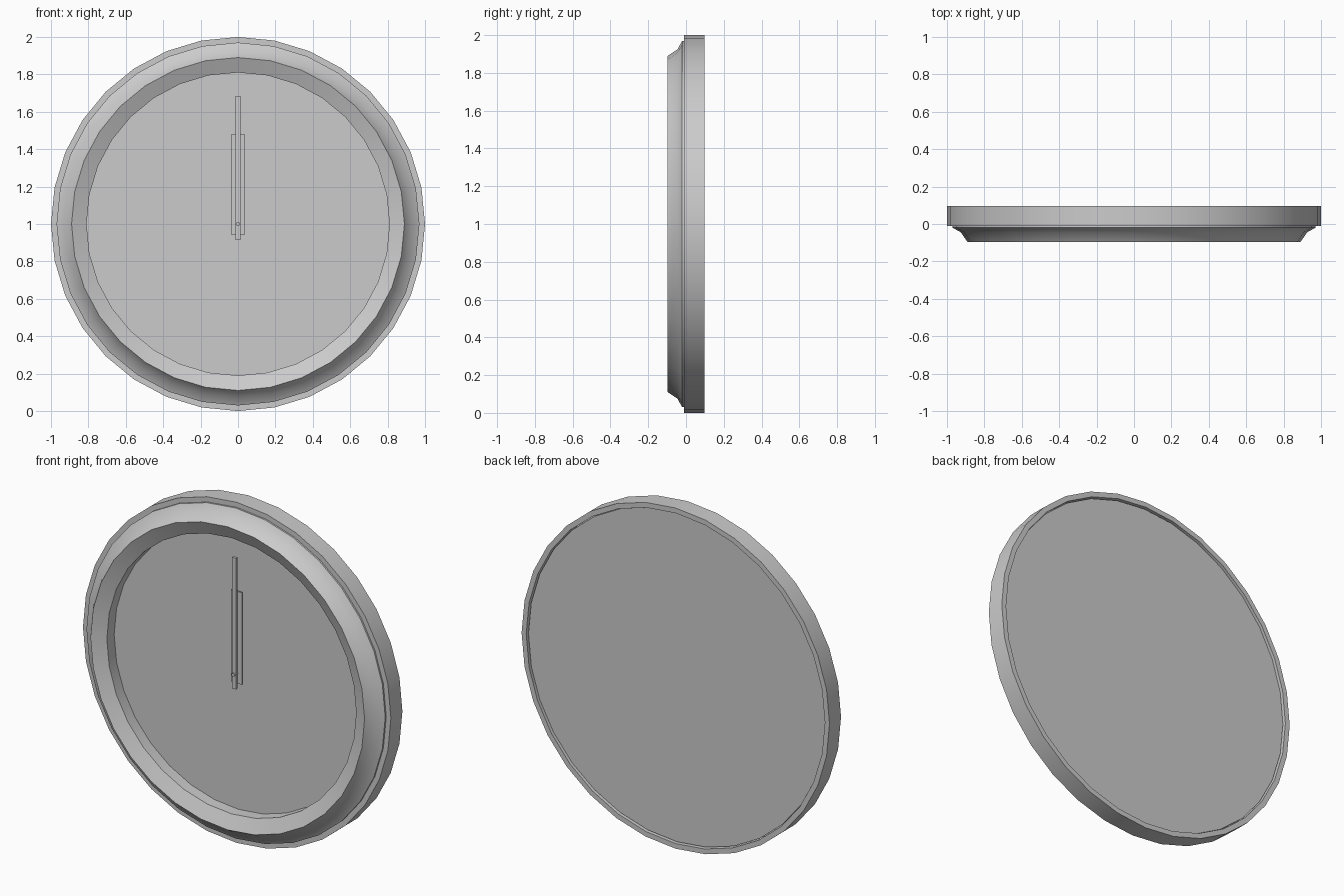
import bpy, bmesh, math
from mathutils import Matrix

if "Cube" in bpy.data.objects:
    bpy.data.objects.remove(bpy.data.objects["Cube"])

SIDES = 32
CENTRE_Z = 1.0


def finish(name, bm, smooth=True):
    bmesh.ops.recalc_face_normals(bm, faces=bm.faces)
    mesh = bpy.data.meshes.new(name)
    bm.to_mesh(mesh)
    bm.free()
    obj = bpy.data.objects.new(name, mesh)
    bpy.context.collection.objects.link(obj)
    if smooth:
        bpy.ops.object.select_all(action='DESELECT')
        bpy.context.view_layer.objects.active = obj
        obj.select_set(True)
        bpy.ops.object.shade_smooth_by_angle(angle=math.radians(32))
    return obj


def lathe(name, profile):
    """Spin a closed (radius, y) profile around the clock's axis."""
    bm = bmesh.new()
    rings = []
    for r, y in profile:
        rings.append([bm.verts.new((r * math.sin(2 * math.pi * i / SIDES), y,
                                    CENTRE_Z + r * math.cos(2 * math.pi * i / SIDES)))
                      for i in range(SIDES)])
    for k, a in enumerate(rings):
        b = rings[(k + 1) % len(rings)]
        for i in range(SIDES):
            j = (i + 1) % SIDES
            bm.faces.new((a[i], a[j], b[j], b[i]))
    return finish(name, bm)


def disc(name, radius, y0, y1, sides=SIDES):
    bm = bmesh.new()
    place = Matrix.Translation((0, (y0 + y1) / 2, CENTRE_Z)) @ Matrix.Rotation(math.pi / 2, 4, 'X')
    bmesh.ops.create_cone(bm, cap_ends=True, segments=sides, radius1=radius,
                          radius2=radius, depth=abs(y1 - y0), matrix=place)
    return finish(name, bm)


def hand(name, width, z0, z1, y0, y1):
    bm = bmesh.new()
    place = Matrix.Translation((0, (y0 + y1) / 2, (z0 + z1) / 2)) @ \
        Matrix.Diagonal((width, y1 - y0, z1 - z0, 1))
    bmesh.ops.create_cube(bm, size=1, matrix=place)
    return finish(name, bm, smooth=False)


# Case: outer band with the stepped, sloping bezel
lathe("case_and_bezel", [
    (0.97, 0.097), (1.0, 0.097), (1.0, -0.01), (0.97, -0.01), (0.97, -0.02),
    (0.925, -0.045), (0.89, -0.097), (0.81, -0.06), (0.81, 0.03), (0.97, 0.03)])

# Dial and slightly recessed back plate in one solid disc
disc("dial_and_back", 0.965, 0.008, 0.083)

# Hands, both pointing to twelve, and the centre pin
hand("hour_hand", 0.07, 0.94, 1.48, -0.015, -0.006)
hand("minute_hand", 0.026, 0.915, 1.685, -0.038, -0.022)
disc("centre_pin", 0.01, -0.047, 0.01, sides=12)
